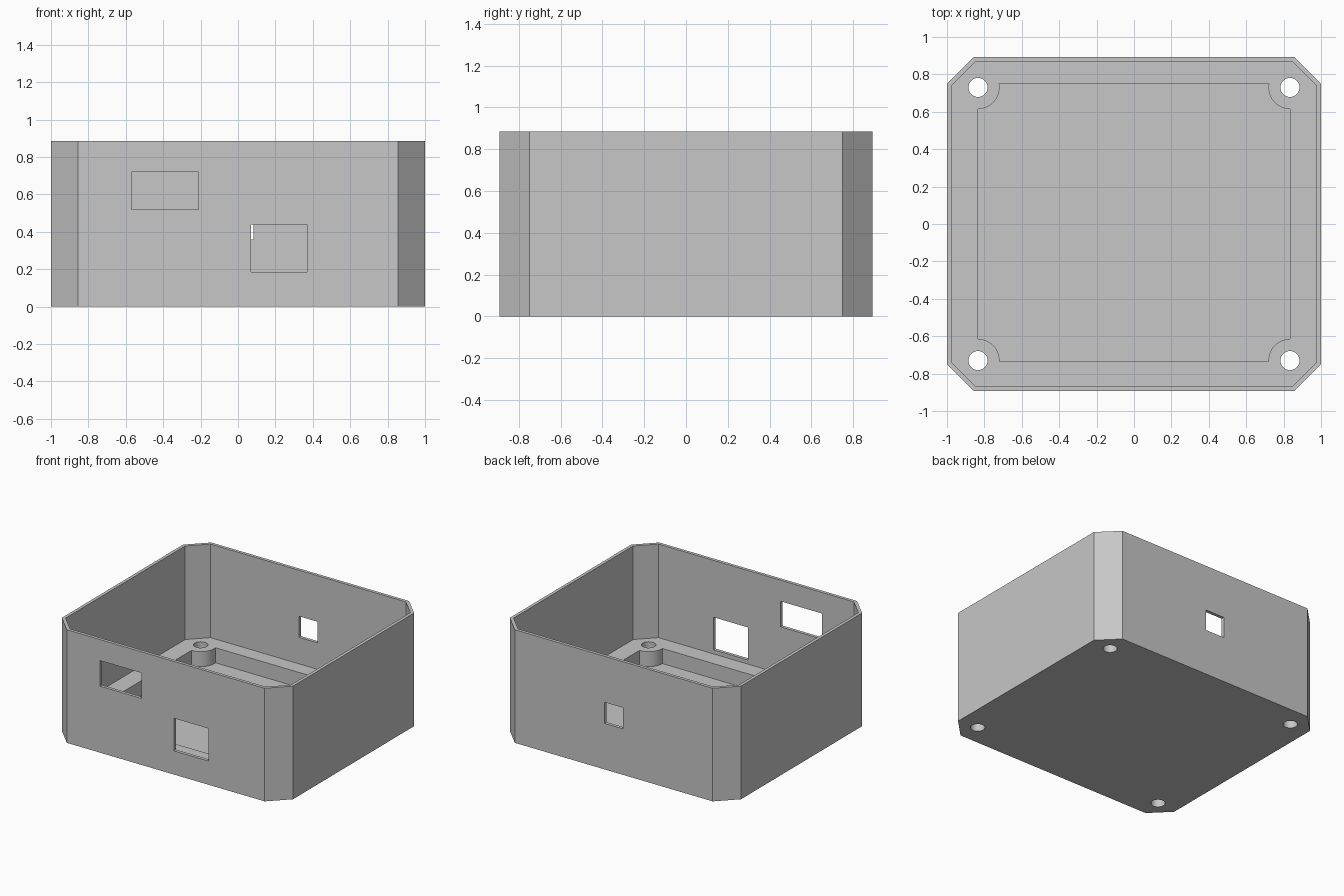
import bpy
import bmesh
from math import sin, cos, asin, pi

cube = bpy.data.objects.get("Cube")
if cube:
    bpy.data.objects.remove(cube, do_unlink=True)

HALF_X, HALF_Y, HEIGHT = 1.0, 0.893, 0.885
CHAMFER, WALL = 0.144, 0.025
FLOOR_Z, LEDGE_Z = 0.035, 0.153
HOLE_X, HOLE_Y, HOLE_R, BOSS_R = 0.834, 0.73, 0.051, 0.115
CORNERS = ((1, 1), (-1, 1), (-1, -1), (1, -1))

# One grey plastic
grey = bpy.data.materials.new("grey plastic")
colour = (0.57, 0.57, 0.57, 1)
grey.use_nodes = True
grey.diffuse_color = colour
grey.node_tree.nodes["Principled BSDF"].inputs["Base Color"].default_value = colour


def prism(name, points, z0, z1):
    """Extrude a flat outline from z0 up to z1."""
    bm = bmesh.new()
    face = bm.faces.new([bm.verts.new((x, y, z0)) for x, y in points])
    top = bmesh.ops.extrude_face_region(bm, geom=[face])["geom"]
    verts = [v for v in top if isinstance(v, bmesh.types.BMVert)]
    bmesh.ops.translate(bm, verts=verts, vec=(0, 0, z1 - z0))
    bmesh.ops.recalc_face_normals(bm, faces=bm.faces)
    mesh = bpy.data.meshes.new(name)
    bm.to_mesh(mesh)
    bm.free()
    mesh.materials.append(grey)
    obj = bpy.data.objects.new(name, mesh)
    bpy.context.collection.objects.link(obj)
    return obj


def rounded_turn(sx, sy, points):
    """Mirror one corner's points, keeping the outline in order."""
    turned = [(sx * x, sy * y) for x, y in points]
    return turned if sx * sy > 0 else turned[::-1]


def octagon(inset):
    x, y = HALF_X - inset, HALF_Y - inset
    c = CHAMFER - inset * 0.586
    return [p for s in CORNERS for p in rounded_turn(*s, [(x, y - c), (x - c, y)])]


def recess_outline():
    """Rectangle with a round screw boss biting into each corner."""
    outline = []
    for sx, sy in CORNERS:
        edge_y = 0.75 if sy > 0 else 0.735
        end = asin((edge_y - HOLE_Y) / BOSS_R)
        angles = [-pi / 2 + (end + pi / 2) * i / 12 for i in range(13)]
        arc = [(HOLE_X - BOSS_R * cos(a), HOLE_Y + BOSS_R * sin(a)) for a in angles]
        outline += rounded_turn(sx, sy, arc)
    return outline


def circle(cx, cy, r, n=32):
    return [(cx + r * cos(2 * pi * i / n), cy + r * sin(2 * pi * i / n)) for i in range(n)]


def window(name, x0, x1, z0, z1, side):
    """Block cutting through the front (-1) or back (1) wall."""
    y0, y1 = sorted((side * (HALF_Y - 0.06), side * (HALF_Y + 0.06)))
    return prism(name, [(x0, y0), (x1, y0), (x1, y1), (x0, y1)], z0, z1)


# Solid body and the shapes taken out of it
case = prism("enclosure_base", octagon(0), 0, HEIGHT)
cutters = [
    prism("cavity", octagon(WALL), LEDGE_Z, HEIGHT + 0.1),
    prism("floor_recess", recess_outline(), FLOOR_Z, LEDGE_Z + 0.1),
    window("upper_front_window", -0.57, -0.21, 0.52, 0.72, -1),
    window("lower_front_window", 0.07, 0.37, 0.185, 0.44, -1),
    window("back_window", -0.082, 0.082, 0.36, 0.525, 1),
]
for sx, sy in CORNERS:
    cutters.append(prism("screw_hole", circle(sx * HOLE_X, sy * HOLE_Y, HOLE_R), -0.1, LEDGE_Z + 0.1))

bpy.ops.object.select_all(action='DESELECT')
bpy.context.view_layer.objects.active = case
case.select_set(True)
for cutter in cutters:
    cutter.hide_render = True
    mod = case.modifiers.new(cutter.name, 'BOOLEAN')
    mod.operation = 'DIFFERENCE'
    mod.solver = 'EXACT'
    mod.object = cutter
    bpy.ops.object.modifier_apply(modifier=mod.name)
    bpy.data.objects.remove(cutter, do_unlink=True)

# Smooth only the round bosses and holes
bpy.ops.object.shade_smooth_by_angle(angle=pi / 6)
